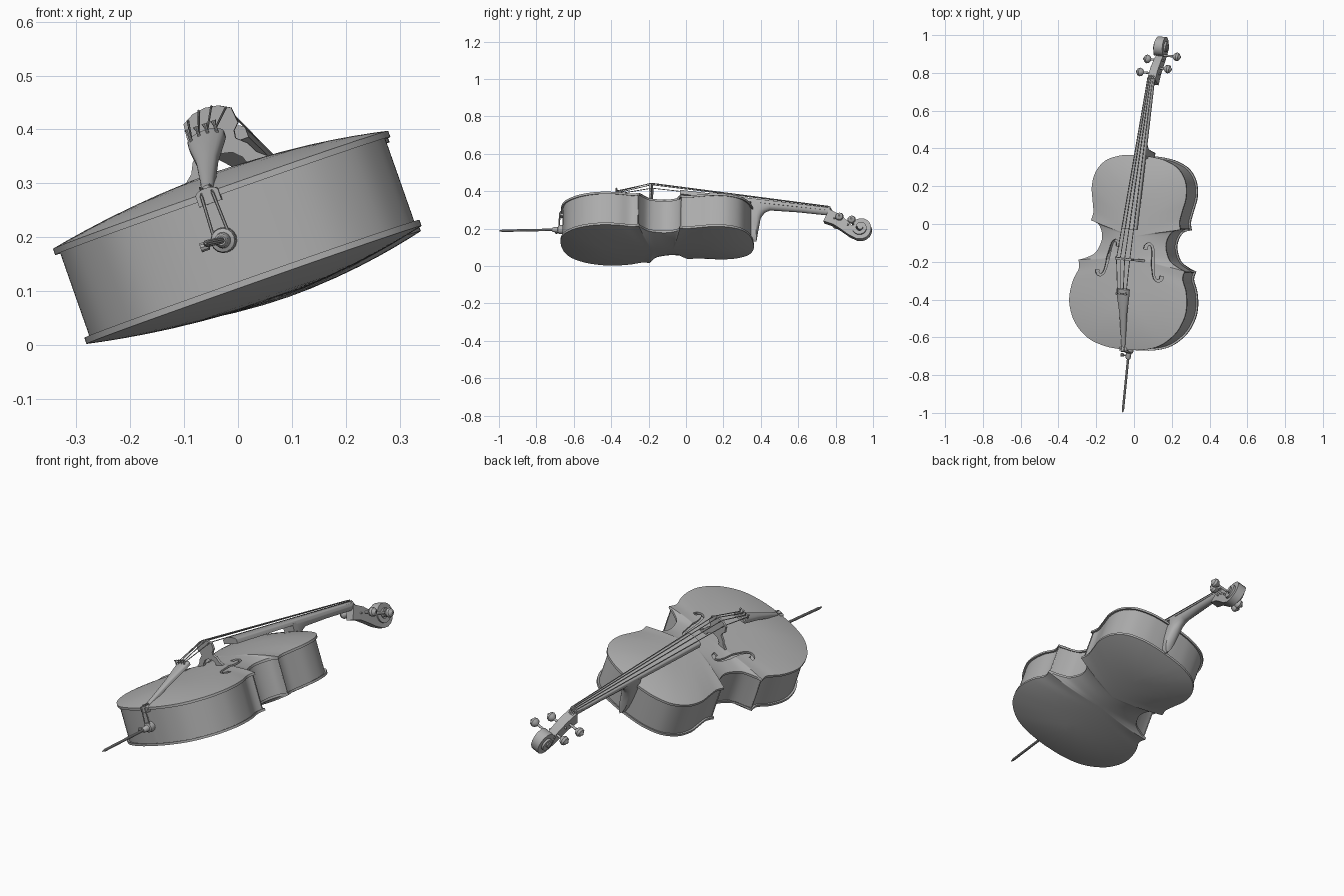
import bpy, bmesh, math
from mathutils import Vector, Matrix

cube = bpy.data.objects.get("Cube")
if cube:
    bpy.data.objects.remove(cube, do_unlink=True)

# Instrument frame: x across, y along the neck, z out of the belly; rolled and turned as it lies
along = Vector((0.1, 1, 0.02)).normalized()
out = Vector((-0.333, 0, 0.943))
out = (out - along * out.dot(along)).normalized()
side = along.cross(out)
FRAME = Matrix((side, along, out)).transposed().to_4x4()
FRAME.translation = (0.04, 0, 0.208)

grey = bpy.data.materials.new("plain_grey")
grey.use_nodes = True
grey.diffuse_color = (0.42, 0.42, 0.42, 1)
grey.node_tree.nodes["Principled BSDF"].inputs["Base Color"].default_value = (0.42, 0.42, 0.42, 1)


def loft(name, loops, caps=True):
    """Skin a list of closed loops of equal length."""
    bm = bmesh.new()
    rings = [[bm.verts.new(p) for p in loop] for loop in loops]
    n = len(rings[0])
    for a, b in zip(rings, rings[1:]):
        for i in range(n):
            j = (i + 1) % n
            bm.faces.new((a[i], a[j], b[j], b[i]))
    if caps:
        bm.faces.new(rings[0])
        bm.faces.new(rings[-1])
    bmesh.ops.remove_doubles(bm, verts=bm.verts, dist=1e-5)
    bmesh.ops.recalc_face_normals(bm, faces=bm.faces)
    mesh = bpy.data.meshes.new(name)
    bm.to_mesh(mesh)
    bm.free()
    mesh.materials.append(grey)
    obj = bpy.data.objects.new(name, mesh)
    bpy.context.collection.objects.link(obj)
    obj.matrix_world = FRAME
    return obj


def smooth_path(pts, steps=5):
    """Catmull-Rom curve through tuples of any length."""
    p = [pts[0]] + list(pts) + [pts[-1]]
    res = []
    for i in range(1, len(p) - 2):
        for k in range(steps):
            t = k / steps
            res.append(tuple(0.5 * (2 * b + (c - a) * t + (2 * a - 5 * b + 4 * c - d) * t * t
                                    + (3 * b - a - 3 * c + d) * t ** 3)
                             for a, b, c, d in zip(*p[i - 1:i + 3])))
    return res + [tuple(pts[-1])]


def tube(name, pts, radii, sides=10):
    """Round bar along a polyline with a radius at every point."""
    pts = [Vector(p) for p in pts]
    loops = []
    for i, p in enumerate(pts):
        d = (pts[min(i + 1, len(pts) - 1)] - pts[max(i - 1, 0)]).normalized()
        ref = Vector((0, 0, 1)) if abs(d.z) < 0.9 else Vector((0, 1, 0))
        x = d.cross(ref).normalized()
        y = x.cross(d)
        loops.append([p + radii[i] * (x * math.cos(2 * math.pi * k / sides)
                                      + y * math.sin(2 * math.pi * k / sides)) for k in range(sides)])
    return loft(name, loops)


def crowned(name, sections):
    """Bar with a curved face; sections are (along, edge height, half width, crown, thickness)."""
    loops = []
    for v, w, hw, crown, thick in sections:
        arc = [(hw * math.cos(math.pi * k / 10), v, w + crown * math.sin(math.pi * k / 10)) for k in range(11)]
        loops.append(arc + [(-hw, v, w - thick), (hw, v, w - thick)])
    return loft(name, loops)


def prism(name, poly, lo, hi, axis):
    """Extrude a 2D outline along y or z."""
    put = (lambda p, h: (p[0], h, p[1])) if axis == 'y' else (lambda p, h: (p[0], p[1], h))
    return loft(name, [[put(p, h) for p in poly] for h in (lo, hi)])


# Body outline: lower bout, waist and upper bout meeting at sharp corners
lower = [(0, -.67), (.1, -.662), (.2, -.63), (.28, -.56), (.32, -.48), (.33, -.41), (.318, -.33),
         (.292, -.265), (.3, -.222)]
waist = [(.3, -.222), (.262, -.208), (.212, -.178), (.187, -.13), (.18, -.09), (.19, -.05), (.212, -.02),
         (.252, -.007)]
upper = [(.252, -.007), (.243, .035), (.252, .09), (.266, .17), (.253, .25), (.205, .315), (.13, .349),
         (.06, .36), (0, .362)]
half = smooth_path(lower)[:-1] + smooth_path(waist)[:-1] + smooth_path(upper)
outline = half + [(-u, v) for u, v in half[-2:0:-1]]

# Ribs, set in from the plate edges
inset = []
for i, (u, v) in enumerate(outline):
    (u0, v0), (u1, v1) = outline[i - 1], outline[(i + 1) % len(outline)]
    length = math.hypot(u1 - u0, v1 - v0)
    inset.append((u - 0.01 * (v1 - v0) / length, v + 0.01 * (u1 - u0) / length))
loft("ribs", [[(u, v, w) for u, v in inset] for w in (-.088, .088)], caps=False)


def plate(name, sign):
    """Arched plate made of rings shrinking onto the centre line."""
    ts = [0, .04, .1, .2, .32, .46, .62, .8, 1]

    def ring(t, w0):
        return [(u * (1 - t), v + t * (-.13 + (v + .13) * .5 - v), sign * (w0 + .035 * t * (2 - t)))
                for u, v in outline]
    return loft(name, [ring(t, .0935) for t in reversed(ts)] + [ring(t, .0815) for t in ts], caps=False)


belly = plate("belly", 1)
plate("back_plate", -1)

# Sound holes cut through the belly
stroke = smooth_path([(.078, -.128, .011), (.08, -.11, .009), (.095, -.098, .006), (.112, -.112, .006),
                      (.121, -.15, .007), (.126, -.19, .009), (.131, -.23, .007), (.142, -.272, .006),
                      (.16, -.288, .006), (.178, -.28, .009), (.182, -.262, .011)], 4)
left_edge, right_edge = [], []
for i, (u, v, r) in enumerate(stroke):
    a, b = stroke[max(i - 1, 0)], stroke[min(i + 1, len(stroke) - 1)]
    d = Vector((b[0] - a[0], b[1] - a[1])).normalized()
    left_edge.append((u - d.y * r, v + d.x * r))
    right_edge.append((u + d.y * r, v - d.x * r))
hole = left_edge + right_edge[::-1]
for label, s in (("left", 1), ("right", -1)):
    cutter = prism(label + "_sound_hole_cutter", [(s * u, v) for u, v in hole], .05, .2, 'z')
    cutter.hide_render = True
    cutter.display_type = 'WIRE'
    mod = belly.modifiers.new(label + "_sound_hole", 'BOOLEAN')
    mod.operation = 'DIFFERENCE'
    mod.solver = 'EXACT'
    mod.object = cutter

# Bridge with an arch between its feet
b_half = [(0, .16), (.022, .155), (.037, .14), (.044, .118), (.084, .116), (.082, .127), (.064, .142),
          (.054, .162), (.036, .178), (.038, .192), (.05, .204), (.047, .234), (.025, .246), (0, .25)]
prism("bridge", b_half + [(-u, w) for u, w in b_half[-2:0:-1]], -.196, -.184, 'y')

# Neck with heel, fingerboard and nut
crowned("neck", [(.35, .12, .033, -.21, -.012), (.38, .12, .031, -.21, -.012), (.39, .12, .03, -.14, -.012),
                 (.4, .12, .029, -.08, -.012), (.42, .12, .028, -.048, -.012), (.45, .118, .027, -.032, -.01),
                 (.6, .1, .023, -.028, -.01), (.765, .078, .02, -.028, -.008)])
crowned("fingerboard", [(-.03, .192, .043, .013, .018), (.765, .085, .02, .009, .012)])
crowned("nut", [(.765, .088, .02, .011, .02), (.775, .088, .02, .009, .02)])

# Pegbox running into the scroll; points are (along, height, half thickness, half width)
path = [(.755, .045, .036, .022), (.81, .02, .032, .022), (.855, -.015, .029, .021), (.892, -.052, .022, .02)]
for i in range(30):
    t = i / 29
    ang = math.radians(-105 + 22 * i)
    r = .051 - .037 * t
    path.append((.94 + r * math.cos(ang), -.03 + r * math.sin(ang), .014 - .006 * t, .019 + .018 * t))
loops = []
for i, (v, w, th, hw) in enumerate(path):
    a, b = path[max(i - 1, 0)], path[min(i + 1, len(path) - 1)]
    d = Vector((b[0] - a[0], b[1] - a[1])).normalized()
    nv, nw = -d.y * th, d.x * th
    loops.append([(hw, v + nv, w + nw), (-hw, v + nv, w + nw), (-hw, v - nv, w - nw), (hw, v - nv, w - nw)])
loft("pegbox_and_scroll", loops)
tube("scroll_eye", [(-.039, .94, -.03), (.039, .94, -.03)], [.015, .015], 16)

# Tuning pegs with rounded heads
for i, (s, reach, v, w) in enumerate([(-1, .085, .8, .025), (1, .067, .831, .018),
                                      (-1, .065, .872, -.012), (1, .1, .9, -.012)]):
    prof = [(-.03, .005), (reach - .022, .006), (reach - .018, .011), (reach - .012, .019),
            (reach, .023), (reach + .011, .019), (reach + .016, .01), (reach + .022, .004)]
    tube("tuning_peg_%d" % (i + 1), [(s * u, v, w) for u, _ in prof], [r for _, r in prof], 12)

# Tailpiece, saddle and tail cord
crowned("tailpiece", [(-.645, .098, .012, .009, .008), (-.6, .113, .013, .01, .009), (-.48, .153, .02, .012, .01),
                      (-.38, .187, .034, .014, .011), (-.352, .195, .036, .014, .011), (-.345, .195, .032, .011, .009)])
crowned("saddle", [(-.676, .092, .022, .01, .02), (-.655, .092, .022, .01, .02)])
for label, s in (("left", 1), ("right", -1)):
    tube(label + "_tail_cord", [(s * .008, -.635, .1), (s * .009, -.668, .105), (s * .011, -.68, .09),
                                (s * .015, -.682, 0)], [.003] * 4, 6)

# Strings and fine tuners
for i in range(4):
    k = i - 1.5
    crown = .25 - .0055 * k * k
    tube("string_%d" % (i + 1), [(k * .016, -.37, .205), (k * .025, -.19, crown),
                                 (k * .009, .77, .1 - .0015 * k * k), (k * .008, .8, .05)], [.0022] * 4, 6)
    tube("fine_tuner_%d" % (i + 1), [(k * .017, -.375, .19), (k * .017, -.375, .212), (k * .017, -.375, .22)],
         [.003, .003, .006], 8)

# End pin with collar, rod and thumb screw
tube("end_pin_collar", [(0, v, 0) for v in (-.66, -.675, -.676, -.685, -.688, -.715, -.72)],
     [.024, .024, .024, .022, .015, .013, .009], 16)
tube("end_pin_rod", [(0, -.7, 0), (0, -.985, 0), (0, -1.004, 0)], [.0065, .0065, .002])
tube("thumb_screw", [(0, -.7, 0), (-.025, -.7, 0), (-.027, -.7, 0), (-.042, -.7, 0)], [.004, .004, .009, .009])

# Smooth shading that keeps sharp edges
bpy.ops.object.select_all(action='DESELECT')
for obj in bpy.context.collection.objects:
    if obj.type == 'MESH' and not obj.hide_render:
        obj.select_set(True)
        bpy.context.view_layer.objects.active = obj
bpy.ops.object.shade_smooth_by_angle(angle=math.radians(35))
